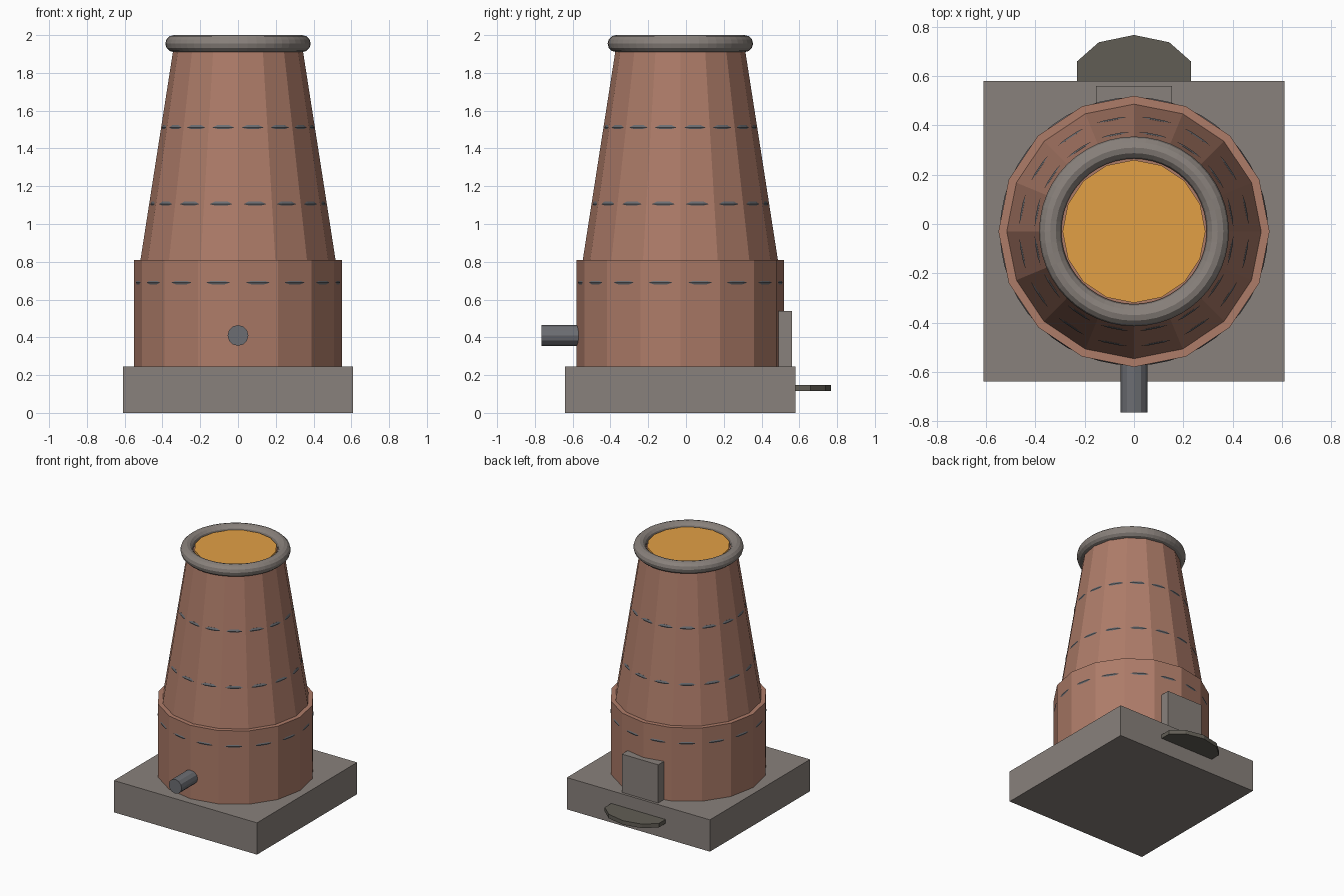
import bpy
from math import pi

if "Cube" in bpy.data.objects:
    bpy.data.objects.remove(bpy.data.objects["Cube"])

CY = -0.03  # y centre of the furnace stack


def material(name, rgb):
    m = bpy.data.materials.new(name)
    m.diffuse_color = (*rgb, 1)
    m.use_nodes = True
    m.node_tree.nodes["Principled BSDF"].inputs["Base Color"].default_value = m.diffuse_color
    return m


brick = material("brick", (0.42, 0.20, 0.14))
stone = material("stone", (0.25, 0.22, 0.20))
iron = material("iron", (0.15, 0.155, 0.17))
slag = material("slag", (0.12, 0.11, 0.09))
molten = material("molten", (0.76, 0.35, 0.06))


def finish(name, mat):
    ob = bpy.context.object
    ob.name = name
    ob.data.materials.append(mat)
    return ob


def box(name, mat, lo, hi):
    bpy.ops.mesh.primitive_cube_add(size=1, location=[(a + b) / 2 for a, b in zip(lo, hi)])
    ob = finish(name, mat)
    ob.scale = [b - a for a, b in zip(lo, hi)]
    return ob


def frustum(name, mat, r1, r2, z0, z1, y=CY, sides=16):
    bpy.ops.mesh.primitive_cone_add(vertices=sides, radius1=r1, radius2=r2,
                                    depth=z1 - z0, location=(0, y, (z0 + z1) / 2))
    return finish(name, mat)


def ring(name, mat, major, minor, z, seg=48, sides=8):
    bpy.ops.mesh.primitive_torus_add(major_radius=major, minor_radius=minor,
                                     major_segments=seg, minor_segments=sides,
                                     location=(0, CY, z))
    return finish(name, mat)


# Base and tapered stack
box("base_slab", stone, (-0.61, -0.64, 0), (0.61, 0.58, 0.245))
frustum("lower_drum", brick, 0.55, 0.55, 0.24, 0.81)
frustum("tapered_stack", brick, 0.518, 0.34, 0.80, 1.94)

# Rim and glowing contents
ring("top_rim", stone, 0.34, 0.045, 1.955, sides=12)
frustum("molten_surface", molten, 0.29, 0.29, 1.92, 1.972)

# Iron hoops, showing only at the middle of each facet
for i, (outer, z) in enumerate([(0.5445, 0.69), (0.4665, 1.105), (0.4045, 1.51)]):
    ring(f"hoop_{i + 1}", iron, outer - 0.02, 0.02, z)

# Front air pipe
bpy.ops.mesh.primitive_cylinder_add(vertices=12, radius=0.055, depth=0.265,
                                    location=(0, -0.6325, 0.41), rotation=(pi / 2, 0, 0))
finish("air_pipe", iron)

# Rear tap door and slag lip
box("tap_door", stone, (-0.155, 0.44, 0.24), (0.155, 0.56, 0.54))
lip = frustum("slag_lip", slag, 0.243, 0.243, 0.116, 0.147, y=0.612, sides=10)
lip.scale.y = 0.155 / 0.243
